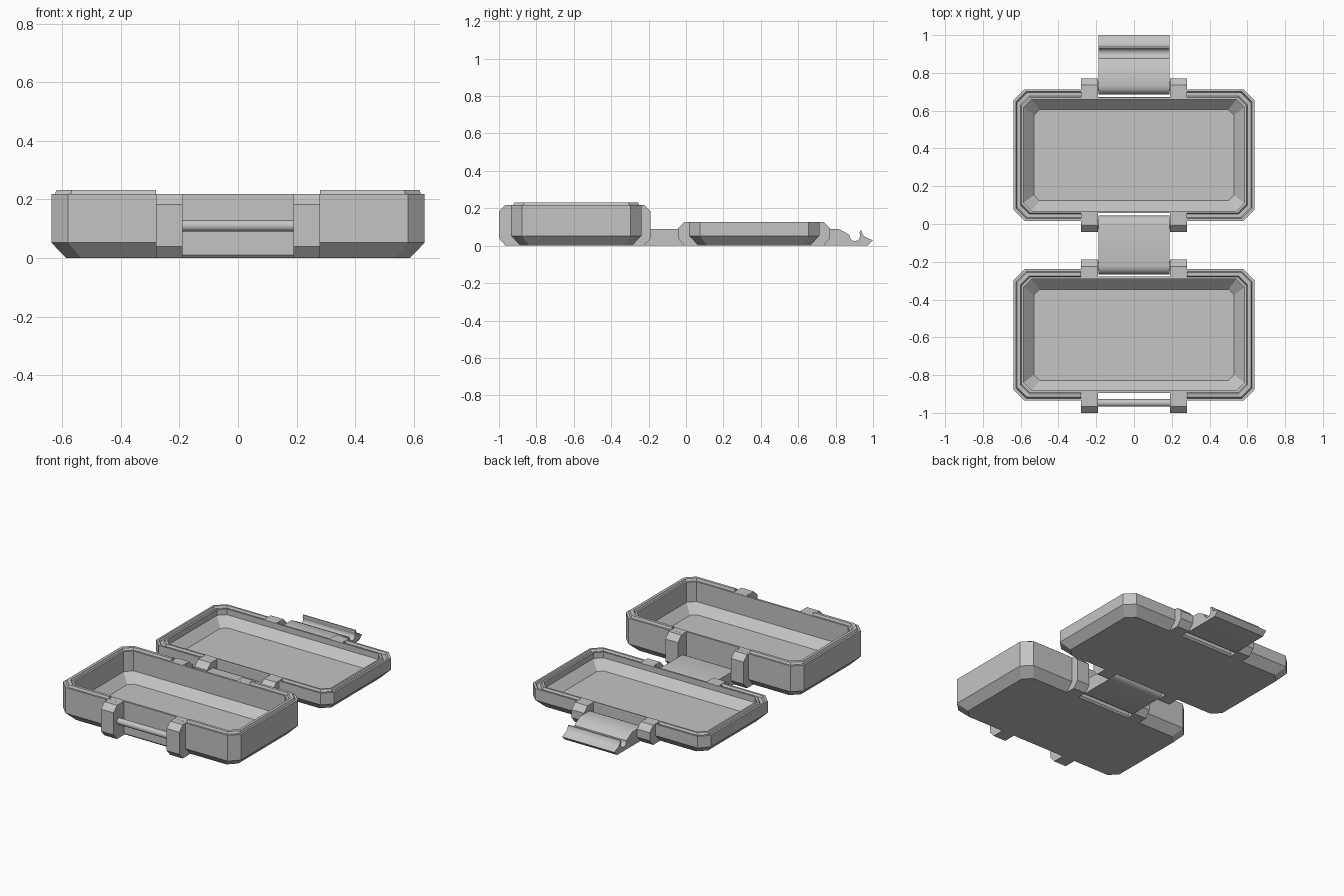
import bpy
import bmesh
from math import cos, sin, radians

if "Cube" in bpy.data.objects:
    bpy.data.objects.remove(bpy.data.objects["Cube"], do_unlink=True)

GREY = (0.55, 0.55, 0.55, 1.0)
grey = bpy.data.materials.new("grey_plastic")
grey.use_nodes = True
grey.diffuse_color = GREY
grey.node_tree.nodes["Principled BSDF"].inputs["Base Color"].default_value = GREY

HALF_X, HALF_Y = 0.637, 0.348      # tray outline
BASE_Y, LID_Y = -0.587, 0.365      # tray centres
BASE_H, LID_H = 0.218, 0.127       # rim heights
LUG_IN, LUG_OUT = 0.19, 0.28       # lug extent along x
PIN_D, PIN_Z, KNUCKLE = 0.365, 0.045, 0.045


def finish(name, bm):
    bmesh.ops.recalc_face_normals(bm, faces=bm.faces)
    mesh = bpy.data.meshes.new(name)
    bm.to_mesh(mesh)
    bm.free()
    mesh.materials.append(grey)
    obj = bpy.data.objects.new(name, mesh)
    bpy.context.collection.objects.link(obj)
    return obj


def octagon(bm, cy, inset, z, cut):
    """Rectangle with chamfered corners at one height."""
    x, y = HALF_X - inset, HALF_Y - inset
    pts = [(x, y - cut), (x - cut, y), (cut - x, y), (-x, y - cut),
           (-x, cut - y), (cut - x, -y), (x - cut, -y), (x, cut - y)]
    return [bm.verts.new((px, cy + py, z)) for px, py in pts]


def tray(name, cy, rings):
    """Loft a hollow tray through (inset, z, corner cut) rings."""
    bm = bmesh.new()
    loops = [octagon(bm, cy, *ring) for ring in rings]
    for a, b in zip(loops, loops[1:]):
        for i in range(len(a)):
            j = (i + 1) % len(a)
            bm.faces.new((a[i], a[j], b[j], b[i]))
    bm.faces.new(loops[0])
    bm.faces.new(loops[-1])
    return finish(name, bm)


def prism(name, profile, x0, x1):
    """Extrude a (y, z) profile along x."""
    bm = bmesh.new()
    face = bm.faces.new([bm.verts.new((x0, y, z)) for y, z in profile])
    out = bmesh.ops.extrude_face_region(bm, geom=[face])
    moved = [v for v in out["geom"] if isinstance(v, bmesh.types.BMVert)]
    bmesh.ops.translate(bm, verts=moved, vec=(x1 - x0, 0, 0))
    return finish(name, bm)


def arc(cy, cz, r, start, end, steps):
    angles = [radians(start + (end - start) * i / steps) for i in range(steps + 1)]
    return [(cy + r * cos(a), cz + r * sin(a)) for a in angles]


def smooth(obj):
    bpy.ops.object.select_all(action='DESELECT')
    obj.select_set(True)
    bpy.context.view_layer.objects.active = obj
    bpy.ops.object.shade_smooth_by_angle(angle=radians(35))


def rod(name, y, z, r, half):
    obj = prism(name, arc(y, z, r, 0, 345, 23), -half, half)
    smooth(obj)
    return obj


def cut_box(obj, half_x, y0, y1, z0, z1):
    """Subtract a box and discard the cutter."""
    cutter = prism("cutter", [(y0, z0), (y1, z0), (y1, z1), (y0, z1)], -half_x, half_x)
    cutter.hide_render = True
    mod = obj.modifiers.new("slot", 'BOOLEAN')
    mod.operation, mod.solver, mod.object = 'DIFFERENCE', 'EXACT', cutter
    bpy.context.view_layer.objects.active = obj
    bpy.ops.object.modifier_apply(modifier=mod.name)
    bpy.data.objects.remove(cutter, do_unlink=True)


def rings(height, seal):
    """Tray section: outside, rim with raised or sunken seal, then cavity."""
    top = height + seal
    return [(0.05, 0, 0.05), (0, 0.052, 0.057), (0, height, 0.057),
            (0.012, height, 0.054), (0.018, top, 0.052),
            (0.036, top, 0.047), (0.042, height, 0.045),
            (0.053, height, 0.042), (0.053, 0.09, 0.042), (0.107, 0.036, 0.03)]


def lugs(prefix, cy, height, reach_front, reach_back):
    """Chamfered lugs on both long sides, left and right."""
    c = 0.035
    for side, way, reach in (("front", -1, reach_front), ("back", 1, reach_back)):
        outline = [(0.296, 0.06), (0.296, height), (reach - c, height),
                   (reach, height - c), (reach, 0.04), (reach - c, 0), (0.297, 0)]
        profile = [(cy + way * d, z) for d, z in outline]
        prism(f"{prefix}_{side}_lug_left", profile, LUG_IN, LUG_OUT)
        prism(f"{prefix}_{side}_lug_right", profile, -LUG_OUT, -LUG_IN)


# Trays: raised seal on the base, matching groove in the lid
base = tray("base_tray", BASE_Y, rings(BASE_H, 0.014))
lid = tray("lid_tray", LID_Y, rings(LID_H, -0.014))

# Seal stops at the lugs
cut_box(base, LUG_OUT, -1.1, -0.1, BASE_H + 0.0003, 0.3)

# Slots in the long walls between the lugs
for obj, cy in ((base, BASE_Y), (lid, LID_Y)):
    for way in (-1, 1):
        near, far = sorted((cy + way * 0.308, cy + way * 0.45))
        cut_box(obj, LUG_IN + 0.005, near, far, -0.1, 0.4)

lugs("base", BASE_Y, BASE_H, 0.413, 0.398)
lugs("lid", LID_Y, LID_H, 0.408, 0.405)

# Catch bar between the front lugs
rod("catch_bar", -0.947, 0.11, 0.02, LUG_IN + 0.01)

# Hinge plate with rounded knuckles at both ends
y_base, y_lid = BASE_Y + PIN_D, LID_Y - PIN_D
hinge = prism("hinge_plate",
              arc(y_base, PIN_Z, KNUCKLE, 270, 90, 10)
              + arc(y_lid, PIN_Z, KNUCKLE, 90, -90, 10), -0.187, 0.187)
smooth(hinge)

# Latch: knuckle, flat back, clip notch and finger lip
y_latch = LID_Y + PIN_D
latch = prism("latch",
              arc(y_latch, PIN_Z, KNUCKLE, 270, 90, 10)
              + [(0.815, 0.09), (0.868, 0.062)]
              + arc(0.903, 0.053, 0.028, 175, 385, 14)
              + [(0.93, 0.08), (0.938, 0.08), (0.944, 0.062), (0.955, 0.048),
                 (1.0, 0.028), (0.97, 0)], -0.187, 0.187)
smooth(latch)

# Pivot pins
for name, y in (("base_hinge_pin", y_base), ("lid_hinge_pin", y_lid),
                ("latch_pin", y_latch)):
    rod(name, y, PIN_Z, 0.025, LUG_IN + 0.01)
